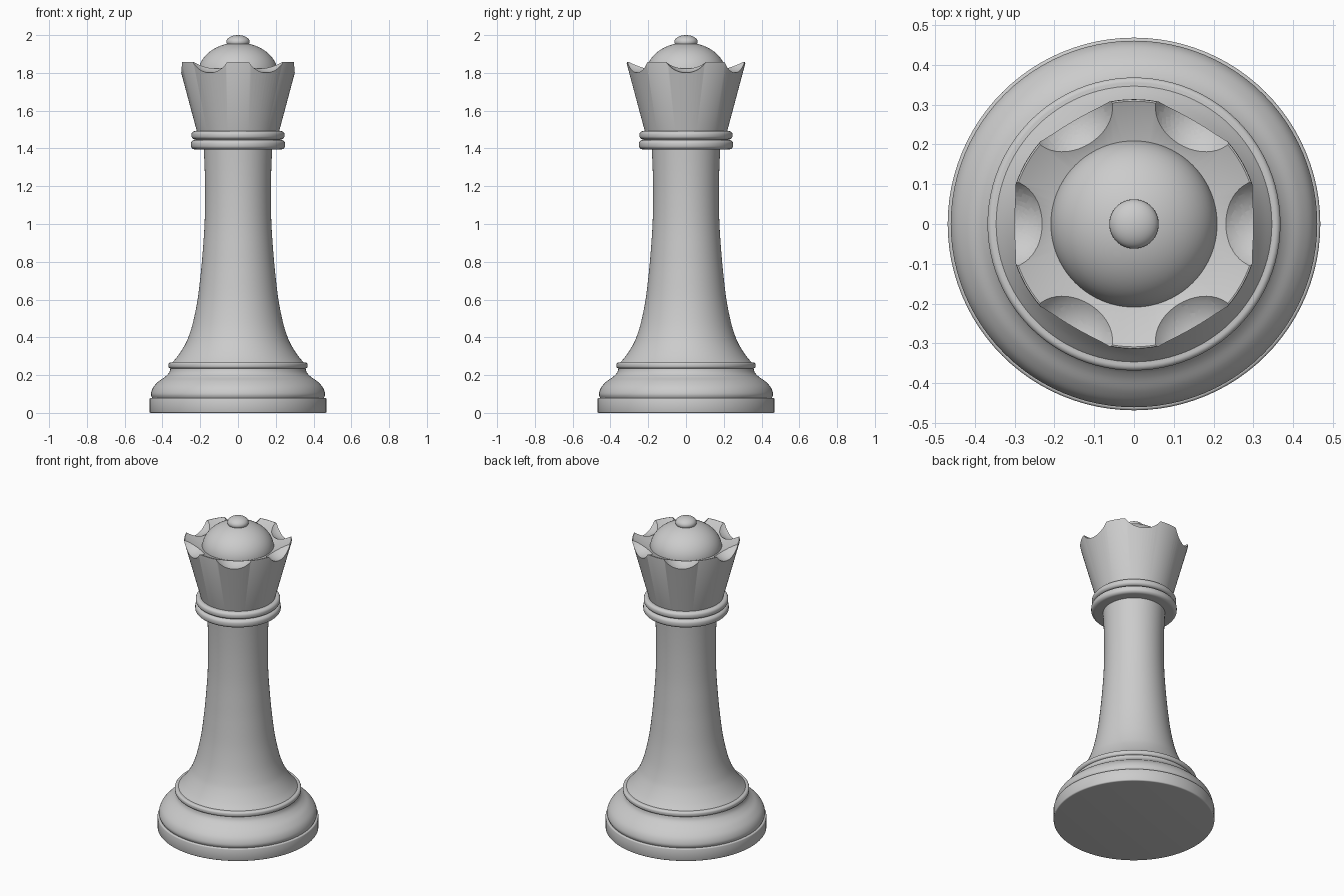
import bpy, bmesh, math
from mathutils import Matrix, Vector

if "Cube" in bpy.data.objects:
    bpy.data.objects.remove(bpy.data.objects["Cube"])

SEGMENTS = 96


def smooth_path(points, steps=5):
    """Catmull-Rom curve through (radius, z) points."""
    p = [Vector(q) for q in points]
    p = [2 * p[0] - p[1]] + p + [2 * p[-1] - p[-2]]
    out = []
    for a, b, c, d in zip(p, p[1:], p[2:], p[3:]):
        for i in range(steps):
            t = i / steps
            out.append(0.5 * (2 * b + (c - a) * t + (2 * a - 5 * b + 4 * c - d) * t**2
                              + (3 * b - a - 3 * c + d) * t**3))
    return [tuple(v) for v in out] + [tuple(points[-1])]


def dome_path(radius, height, z, start=0, steps=14):
    """Elliptical arc from the given angle up to the axis."""
    angles = [math.radians(start + (90 - start) * i / steps) for i in range(steps + 1)]
    return [(radius * math.cos(a), z + height * math.sin(a)) for a in angles]


def finish(obj, angle=35):
    bpy.ops.object.select_all(action='DESELECT')
    bpy.context.view_layer.objects.active = obj
    obj.select_set(True)
    bpy.ops.object.shade_smooth_by_angle(angle=math.radians(angle))


def mesh_object(name, bm):
    mesh = bpy.data.meshes.new(name)
    bm.to_mesh(mesh)
    bm.free()
    obj = bpy.data.objects.new(name, mesh)
    bpy.context.collection.objects.link(obj)
    return obj


def lathe(name, profile):
    """Closed solid of revolution from a bottom-to-top outline."""
    outline = [(0, profile[0][1])] + list(profile) + [(0, profile[-1][1])]
    bm = bmesh.new()
    verts = [bm.verts.new((r, 0, z)) for r, z in outline]
    edges = [bm.edges.new(pair) for pair in zip(verts, verts[1:])]
    bmesh.ops.spin(bm, geom=verts + edges, axis=(0, 0, 1), cent=(0, 0, 0),
                   angle=math.tau, steps=SEGMENTS)
    bmesh.ops.remove_doubles(bm, verts=bm.verts, dist=1e-5)
    bmesh.ops.recalc_face_normals(bm, faces=bm.faces)
    obj = mesh_object(name, bm)
    finish(obj)
    return obj


def rounded_disc(name, radius, bottom, top, bevel):
    corner = [math.radians(a) for a in range(-90, 91, 15)]
    lathe(name, [(radius - bevel + bevel * math.cos(a),
                  (bottom if a < 0 else top) + bevel * (math.sin(a) + (1 if a < 0 else -1)))
                 for a in corner if abs(a) > 1e-6])


# Foot and bulging base
rounded_disc("foot", 0.469, 0.0, 0.08, 0.008)
lathe("base_moulding", smooth_path([(0.453, 0.075), (0.461, 0.10), (0.449, 0.135), (0.42, 0.167),
                                    (0.385, 0.192), (0.364, 0.215), (0.356, 0.245)]))
rounded_disc("base_ring", 0.369, 0.235, 0.268, 0.014)

# Tapered stem
lathe("stem", smooth_path([(0.352, 0.262), (0.32, 0.30), (0.287, 0.35), (0.263, 0.40), (0.238, 0.48),
                           (0.214, 0.60), (0.197, 0.74), (0.187, 0.85), (0.177, 1.0),
                           (0.174, 1.15), (0.176, 1.28), (0.182, 1.42)]))

# Two collars and the neck between them
rounded_disc("lower_collar", 0.25, 1.395, 1.445, 0.022)
rounded_disc("upper_collar", 0.247, 1.448, 1.492, 0.02)
lathe("collar_core", [(0.225, 1.41), (0.225, 1.48)])

# Flared crown with a sloping hollow top
crown = lathe("crown", [(0.215, 1.48), (0.314, 1.85), (0.313, 1.857), (0.309, 1.858),
                        (0.20, 1.808)])

# Six rounded notches around the rim
bm = bmesh.new()
for i in range(6):
    place = Matrix.Rotation(i * math.tau / 6, 4, 'Z') @ Matrix.Translation((0.301, 0, 1.927))
    bmesh.ops.create_uvsphere(bm, u_segments=48, v_segments=32, radius=0.126, matrix=place)
cutter = mesh_object("notch_cutter", bm)
cutter.hide_render = True
cut = crown.modifiers.new("notches", 'BOOLEAN')
cut.operation = 'DIFFERENCE'
cut.solver = 'EXACT'
cut.object = cutter
bpy.context.view_layer.objects.active = crown
bpy.ops.object.modifier_apply(modifier=cut.name)
bpy.data.objects.remove(cutter)
finish(crown, 30)

# Domed cap and finial
lathe("cap", [(0.21, 1.79)] + dome_path(0.21, 0.16, 1.80))
lathe("finial", dome_path(0.062, 0.036, 1.964, start=-60, steps=18))
